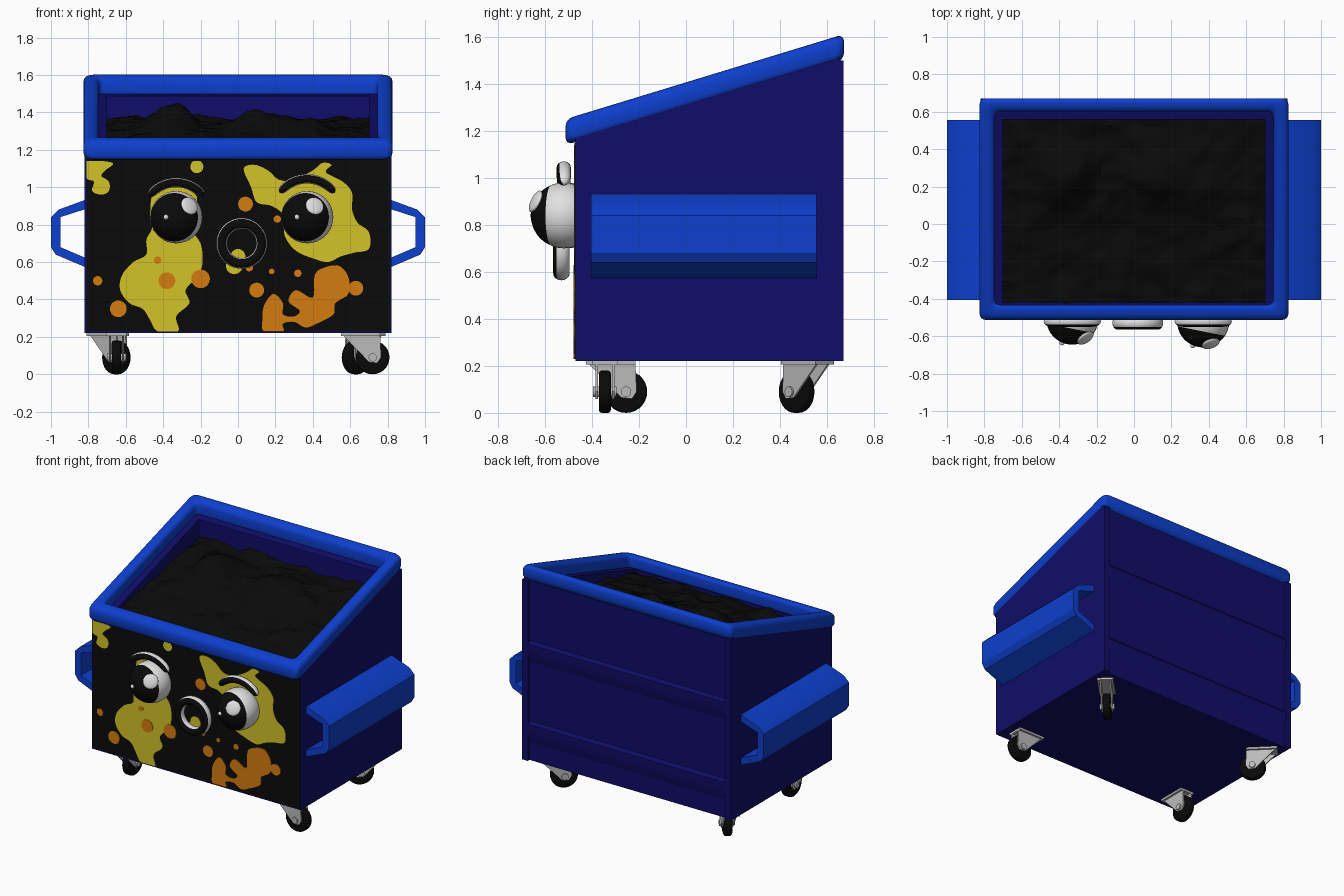
import bpy, bmesh, math
from mathutils import Matrix, Vector, noise

if "Cube" in bpy.data.objects:
    bpy.data.objects.remove(bpy.data.objects["Cube"])


def material(name, r, g, b):
    m = bpy.data.materials.new(name)
    m.use_nodes = True
    m.diffuse_color = (r, g, b, 1)
    bsdf = next(n for n in m.node_tree.nodes if n.type == "BSDF_PRINCIPLED")
    bsdf.inputs["Base Color"].default_value = (r, g, b, 1)
    return m


NAVY = material("navy", .005, .004, .14)
BLUE = material("bright blue", .004, .05, .62)
BLACK = material("black", .003, .003, .003)
YELLOW = material("yellow", .65, .54, .02)
ORANGE = material("orange", .66, .2, .005)
WHITE = material("white", .75, .75, .75)
GREY = material("light grey", .5, .5, .5)


def finish(name, bm, *mats, matrix=None, angle=30, bevel=0):
    """Turn a bmesh into an object, smooth below the given edge angle."""
    bmesh.ops.recalc_face_normals(bm, faces=bm.faces)
    if bevel:
        bmesh.ops.bevel(bm, geom=bm.edges, offset=bevel, segments=4, profile=.5, affect="EDGES")
    mesh = bpy.data.meshes.new(name)
    bm.to_mesh(mesh)
    bm.free()
    for m in mats:
        mesh.materials.append(m)
    for p in mesh.polygons:
        p.use_smooth = True
    mesh.set_sharp_from_angle(angle=math.radians(angle))
    ob = bpy.data.objects.new(name, mesh)
    ob.matrix_world = matrix or Matrix()
    bpy.context.scene.collection.objects.link(ob)
    return ob


def prism(name, pts, axis, a, b, mat, **kw):
    """Extrude an outline along x (points are y, z) or along y (points are x, z)."""
    bm = bmesh.new()
    place = (lambda p, d: (d, p[0], p[1])) if axis == "x" else (lambda p, d: (p[0], d, p[1]))
    ends = [[bm.verts.new(place(p, d)) for p in pts] for d in (a, b)]
    for loop in ends:
        bm.faces.new(loop)
    for i in range(len(pts)):
        j = (i + 1) % len(pts)
        bm.faces.new((ends[0][i], ends[0][j], ends[1][j], ends[1][i]))
    return finish(name, bm, mat, **kw)


def rect(a, b, c, d):
    return [(a, c), (b, c), (b, d), (a, d)]


def loft(name, hoops, closed, mat, **kw):
    """Join rectangular hoops (half width, front, back, height, slope)."""
    bm = bmesh.new()
    rings = [[bm.verts.new((x, y, h + s * y)) for x, y in rect(-w, w, f, k)]
             for w, f, k, h, s in hoops]
    pairs = list(zip(rings, rings[1:]))
    if closed:
        pairs.append((rings[-1], rings[0]))
    else:
        bm.faces.new(rings[0])
        bm.faces.new(rings[-1])
    for p, q in pairs:
        for i in range(4):
            j = (i + 1) % 4
            bm.faces.new((p[i], p[j], q[j], q[i]))
    return finish(name, bm, mat, **kw)


# Bin body with sloping mouth, and the padded rim around it
SLOPE, LIP = .305, 1.296
loft("bin_body", [(.82, -.47, .65, .22, 0), (.82, -.47, .65, LIP + .02, SLOPE),
                  (.7, -.42, .56, LIP + .02, SLOPE), (.7, -.42, .56, 1, 0)], False, NAVY)
loft("rim", [(.825, -.512, .672, LIP, SLOPE), (.825, -.512, .672, LIP + .11, SLOPE),
             (.745, -.432, .6, LIP + .11, SLOPE), (.745, -.432, .6, LIP, SLOPE)],
     True, BLUE, bevel=.03, angle=50)

# Back posts, pressed ridges and fork pockets
for side, word in ((-1, "right"), (1, "left")):
    prism(word + "_back_post", rect(.64, .67, .22, 1.5), "x", side * .775, side * .82, NAVY)
    pocket = [(.81, .935), (.96, .88), (1, .84), (1, .68), (.975, .64), (.81, .57),
              (.81, .62), (.95, .68), (.95, .84), (.81, .885)]
    prism(word + "_fork_pocket", [(side * x, z) for x, z in pocket], "y", -.405, .555, BLUE)
for z, word in ((.45, "lower"), (1.02, "upper")):
    ridge = [(.64, z - .1), (.65, z - .1), (.668, z - .04), (.668, z + .03), (.65, z + .05), (.64, z + .05)]
    prism(word + "_back_ridge", ridge, "x", -.78, .78, NAVY)

# Heap of rubbish
bm = bmesh.new()
bmesh.ops.create_grid(bm, x_segments=70, y_segments=50, size=1)
for v in bm.verts:
    x, y = v.co.x * .705, v.co.y * .495 + .07
    z = 1.17 + .2 * (y + .42) + .035 * noise.fractal(Vector((x, y, 0)) * 6, 1, 2, 4)
    for cx, cy, height, width in ((-.36, .25, .14, .15), (.12, .25, .1, .14), (.35, .2, .06, .15)):
        z += height * math.exp(-((x - cx) ** 2 + (y - cy) ** 2) / width ** 2)
    v.co = x, y, z
finish("rubbish_heap", bm, BLACK)

# Black front panel
prism("front_panel", rect(-.81, .815, .23, 1.15), "y", -.475, -.465, BLACK)


# Paint splashes, in hundredths: smooth outlines and round drops
def splash(name, pts, depth, mat, steps=5):
    out, n = [], len(pts)
    for i in range(n):
        a, b, c, d = (Vector(pts[(i + k) % n]) / 100 for k in range(4))
        for s in range(steps):
            t = s / steps
            p = b + .5 * t * (c - a + t * (2 * a - 5 * b + 4 * c - d + t * (3 * (b - c) + d - a)))
            out.append((max(p.x, -.81), min(max(p.y, .23), 1.14)))
    prism(name, out, "y", -.474, -.475 - depth, mat)


def drops(name, circles, depth, mat):
    for x, z, r in circles:
        ring = [(x + r * math.cos(i * math.pi / 4), z + r * math.sin(i * math.pi / 4)) for i in range(8)]
        splash(name, ring, depth, mat, 3)


splash("corner_splash", [(-81, 114), (-67, 113), (-71, 109), (-73, 106), (-69, 103), (-69, 98),
                         (-73, 96), (-78, 98), (-77, 103), (-81, 105)], .002, YELLOW)
splash("right_eye_splash", [(-45, 98), (-47, 85), (-46, 78), (-49, 72), (-49, 64), (-56, 60), (-62, 53),
                            (-63, 45), (-58, 38), (-51, 35), (-47, 29), (-43, 23), (-32, 23), (-33, 31),
                            (-26, 38), (-28, 45), (-22, 52), (-19, 59), (-20, 70), (-26, 80), (-22, 95),
                            (-35, 102)], .002, YELLOW)
splash("left_eye_splash", [(3, 110), (9, 112), (16, 109), (22, 104), (30, 104), (40, 109), (45, 113),
                           (50, 112), (47, 108), (56, 103), (61, 97), (61, 88), (64, 81), (70, 76),
                           (70, 67), (62, 65), (55, 63), (48, 60), (40, 62), (31, 66), (25, 74),
                           (24, 85), (18, 90), (10, 92), (7, 100)], .002, YELLOW)
drops("yellow_drop", [(-22, 111, 3.5), (-2, 58, 4.5), (0, 63, 4)], .002, YELLOW)
splash("orange_splash", [(14, 37), (19, 43), (24, 38), (24, 32), (30, 31), (33, 34), (27, 39), (31, 45),
                         (40, 41), (41, 53), (46, 57), (54, 58), (59, 52), (59, 43), (52, 38), (51, 32),
                         (42, 27), (36, 25), (30, 28), (24, 27), (24, 23), (14, 23), (13, 29)], .004, ORANGE)
drops("orange_drop", [(4, 91, 4), (21, 83, 2), (-38, 50, 4.5), (-20, 51, 5), (-64, 35, 4.5), (-75, 50, 2.5),
                      (-43, 61, 2), (10, 45, 4), (63, 46, 4), (6, 57, 2), (18, 55, 1.5), (32, 54, 2)],
      .004, ORANGE)


# Eyes: white balls with a black front and pale glints
def ball(name, centre, scale, facing, mats, limit=2.0):
    bm = bmesh.new()
    bmesh.ops.create_uvsphere(bm, u_segments=32, v_segments=24, radius=1)
    for f in bm.faces:
        f.material_index = int(f.calc_center_median().z > limit)
    turn = Vector(facing).to_track_quat("Z", "Y").to_matrix().to_4x4()
    bmesh.ops.scale(bm, vec=scale, verts=bm.verts)
    finish(name, bm, *mats, matrix=Matrix.Translation(centre) @ turn)


# Tubular ring or arc standing in the front plane, black where it faces forward
def tube(name, cx, y, cz, R, r, half):
    bm = bmesh.new()
    full, n, m = half >= math.pi, 40, 20
    rows = []
    for i in range(n if full else n + 1):
        t = 2 * i / n - 1
        a = math.pi / 2 + t * half
        k = r if full else r * math.sqrt(max(1 - abs(t) ** 8, .01))
        rows.append([])
        for j in range(m):
            b = 2 * math.pi * j / m
            d = R + k * math.cos(b)
            rows[-1].append(bm.verts.new((cx + d * math.cos(a), y - 1.2 * k * math.sin(b), cz + d * math.sin(a))))
    for i in range(n):
        p, q = rows[i], rows[(i + 1) % len(rows)]
        for j in range(m):
            f = bm.faces.new((p[j], p[(j + 1) % m], q[(j + 1) % m], q[j]))
            f.material_index = int(math.sin(2 * math.pi * (j + .5) / m) > .65)
    if not full:
        bm.faces.new(rows[0])
        bm.faces.new(rows[-1])
    finish(name, bm, WHITE, BLACK, angle=60)


for word, x, y, shift, brow in (("right", -.33, -.505, .07, .845), ("left", .37, -.52, .04, .865)):
    eye = Vector((x, y, .84))
    ball(word + "_eye", eye, (.14,) * 3, (-.2, -1, 0), (WHITE, BLACK), .35)
    for part, dx, dz, size in (("glint", shift, .06, .05), ("small_glint", -.055, 0, .014)):
        out = Vector((dx, -math.sqrt(.14 ** 2 - dx * dx - dz * dz), dz))
        ball(word + "_" + part, eye + out, (size, size, .015), out, (WHITE,))
    tube(word + "_eyebrow", x, -.52, brow, .18, .025, .95)
tube("mouth", .02, -.53, .7, .107, .029, math.pi)


# Swivel casters: mounting plate, two cheeks, tyre and axle
def caster(word, x, y, heading):
    place = Matrix.Translation((x, y, 0)) @ Matrix.Rotation(math.radians(heading), 4, "Z")
    prism(word + "_plate", rect(-.1, .11, .205, .222), "y", -.055, .055, GREY, matrix=place)
    cheek = [(-.09, .21), (.11, .21), (.115, .09), (.095, .06), (.05, .065)]
    for v in (-.04, .03):
        prism(word + "_cheek", cheek, "y", v, v + .01, GREY, matrix=place)
    for part, r, w, mat, bevel in (("wheel", .09, .05, BLACK, .012), ("axle", .022, .1, GREY, 0)):
        bm = bmesh.new()
        bmesh.ops.create_cone(bm, cap_ends=True, segments=28, radius1=r, radius2=r, depth=w)
        if bevel:
            rims = [e for e in bm.edges if e.calc_face_angle() > 1]
            bmesh.ops.bevel(bm, geom=rims, offset=bevel, segments=3, profile=.5, affect="EDGES")
        spin = Matrix.Translation((.07, 0, .09)) @ Matrix.Rotation(math.pi / 2, 4, "X")
        finish(word + "_" + part, bm, mat, matrix=place @ spin)


caster("front_left", .65, -.345, 0)
caster("front_right", -.65, -.325, 90)
caster("back_left", .68, .52, 225)
caster("back_right", -.7, .52, -45)
